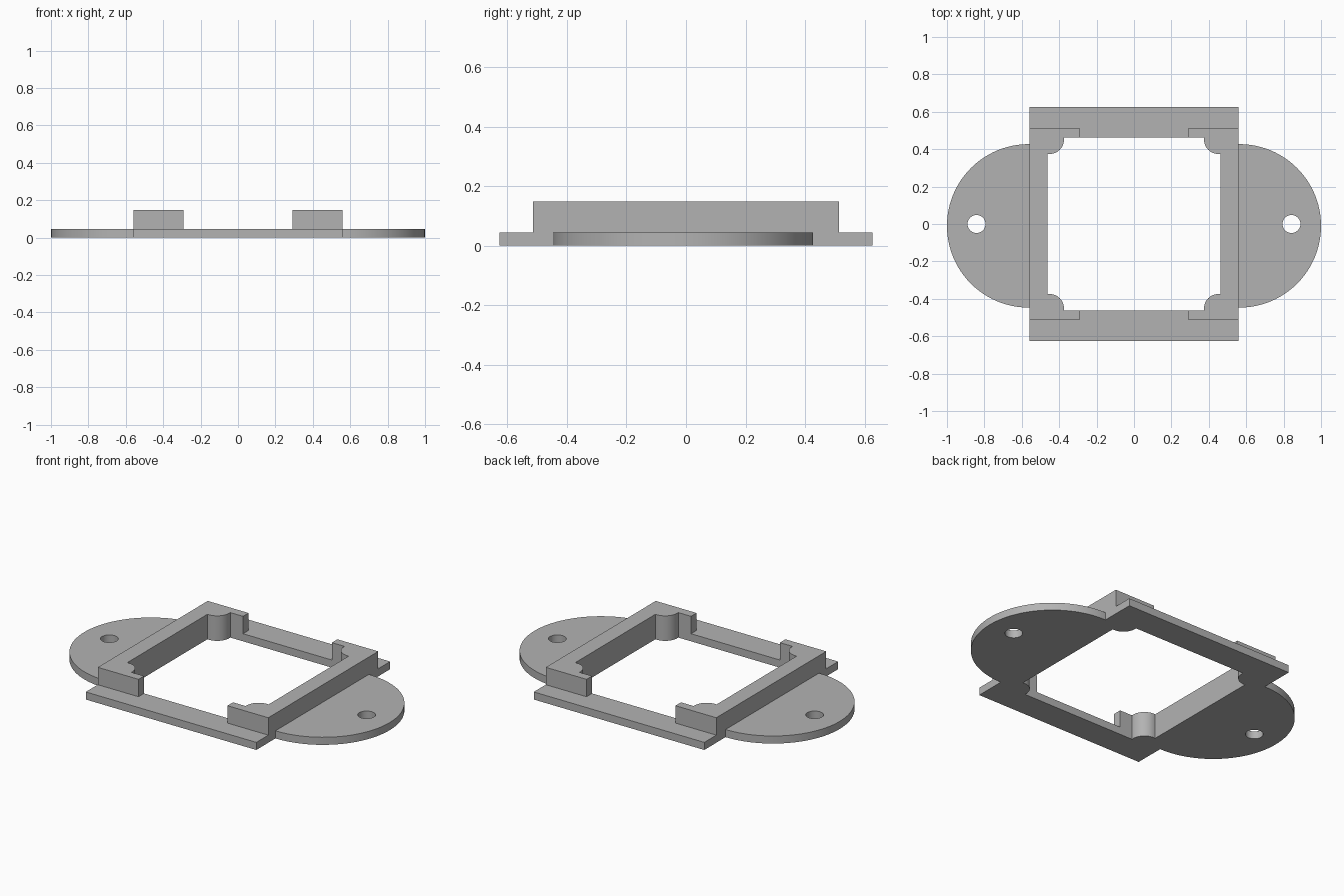
import bpy
import bmesh
from math import cos, sin, pi, radians

if "Cube" in bpy.data.objects:
    bpy.data.objects.remove(bpy.data.objects["Cube"])

grey = bpy.data.materials.new("plain grey")
grey.use_nodes = True
GREY = (0.45, 0.45, 0.45, 1)
grey.diffuse_color = GREY
grey.node_tree.nodes["Principled BSDF"].inputs["Base Color"].default_value = GREY

BODY_X, BODY_Y = 0.558, 0.626     # outer half sizes
HOLE = 0.4625                     # half size of the square opening
WALL_Y = 0.514                    # half length of the raised walls
RETURN_X = 0.291                  # inner end of the wall returns
PLATE, TOP = 0.045, 0.148         # heights
BOSS_C, BOSS_R = 0.452, 0.078     # corner bosses
TAB_R, TAB_Y = 0.437, -0.01       # round tabs


def arc(cx, cy, r, a0, a1, n):
    return [(cx + r * cos(a0 + (a1 - a0) * i / n),
             cy + r * sin(a0 + (a1 - a0) * i / n)) for i in range(n + 1)]


def prism(name, points, z0, z1):
    """Extrude a flat outline from z0 to z1."""
    bm = bmesh.new()
    face = bm.faces.new([bm.verts.new((x, y, z0)) for x, y in points])
    up = bmesh.ops.extrude_face_region(bm, geom=[face])["geom"]
    verts = [v for v in up if isinstance(v, bmesh.types.BMVert)]
    bmesh.ops.translate(bm, verts=verts, vec=(0, 0, z1 - z0))
    bmesh.ops.recalc_face_normals(bm, faces=bm.faces)
    mesh = bpy.data.meshes.new(name)
    bm.to_mesh(mesh)
    bm.free()
    mesh.materials.append(grey)
    obj = bpy.data.objects.new(name, mesh)
    bpy.context.collection.objects.link(obj)
    return obj


def rect(x0, x1, y0, y1):
    return [(x0, y0), (x1, y0), (x1, y1), (x0, y1)]


def select(obj):
    bpy.ops.object.select_all(action="DESELECT")
    obj.select_set(True)
    bpy.context.view_layer.objects.active = obj


def cut(obj, cutter):
    cutter.hide_render = True
    select(obj)
    mod = obj.modifiers.new("cut", "BOOLEAN")
    mod.operation, mod.solver, mod.object = "DIFFERENCE", "EXACT", cutter
    bpy.ops.object.modifier_apply(modifier=mod.name)
    bpy.data.objects.remove(cutter)


def finish(obj):
    select(obj)
    bpy.ops.object.shade_smooth_by_angle(angle=radians(30))


# Frame: a block with a square opening that leaves a rounded boss in each corner
frame = prism("frame", rect(-BODY_X, BODY_X, -BODY_Y, BODY_Y), 0, TOP)
opening = []
for k in range(4):
    quarter = [(HOLE, BOSS_C - BOSS_R)]
    quarter += arc(BOSS_C, BOSS_C, BOSS_R, 1.5 * pi, pi, 12)
    quarter += [(BOSS_C - BOSS_R, HOLE)]
    c, s = round(cos(k * pi / 2)), round(sin(k * pi / 2))
    opening += [(c * x - s * y, s * x + c * y) for x, y in quarter]
cut(frame, prism("opening_cutter", opening, -0.1, 0.3))

# Low ledges at front and back, and the gaps between the wall returns
for s in (-1, 1):
    lo, hi = sorted((s * WALL_Y, s))
    cut(frame, prism("ledge_cutter", rect(-1, 1, lo, hi), PLATE, 0.3))
cut(frame, prism("gap_cutter", rect(-RETURN_X, RETURN_X, -1, 1), PLATE, 0.3))
finish(frame)

# Round mounting tabs with screw holes
for side, s in (("right", -1), ("left", 1)):
    outline = [(BODY_X, TAB_Y - TAB_R)]
    outline += arc(1 - TAB_R, TAB_Y, TAB_R, -pi / 2, pi / 2, 48)
    outline += [(BODY_X, TAB_Y + TAB_R)]
    tab = prism(side + "_tab", [(s * x, y) for x, y in outline], 0, PLATE)
    hole = arc(s * 0.842, 0, 0.048, 0, 2 * pi, 32)[:-1]
    cut(tab, prism("screw_hole_cutter", hole, -0.1, 0.3))
    finish(tab)
